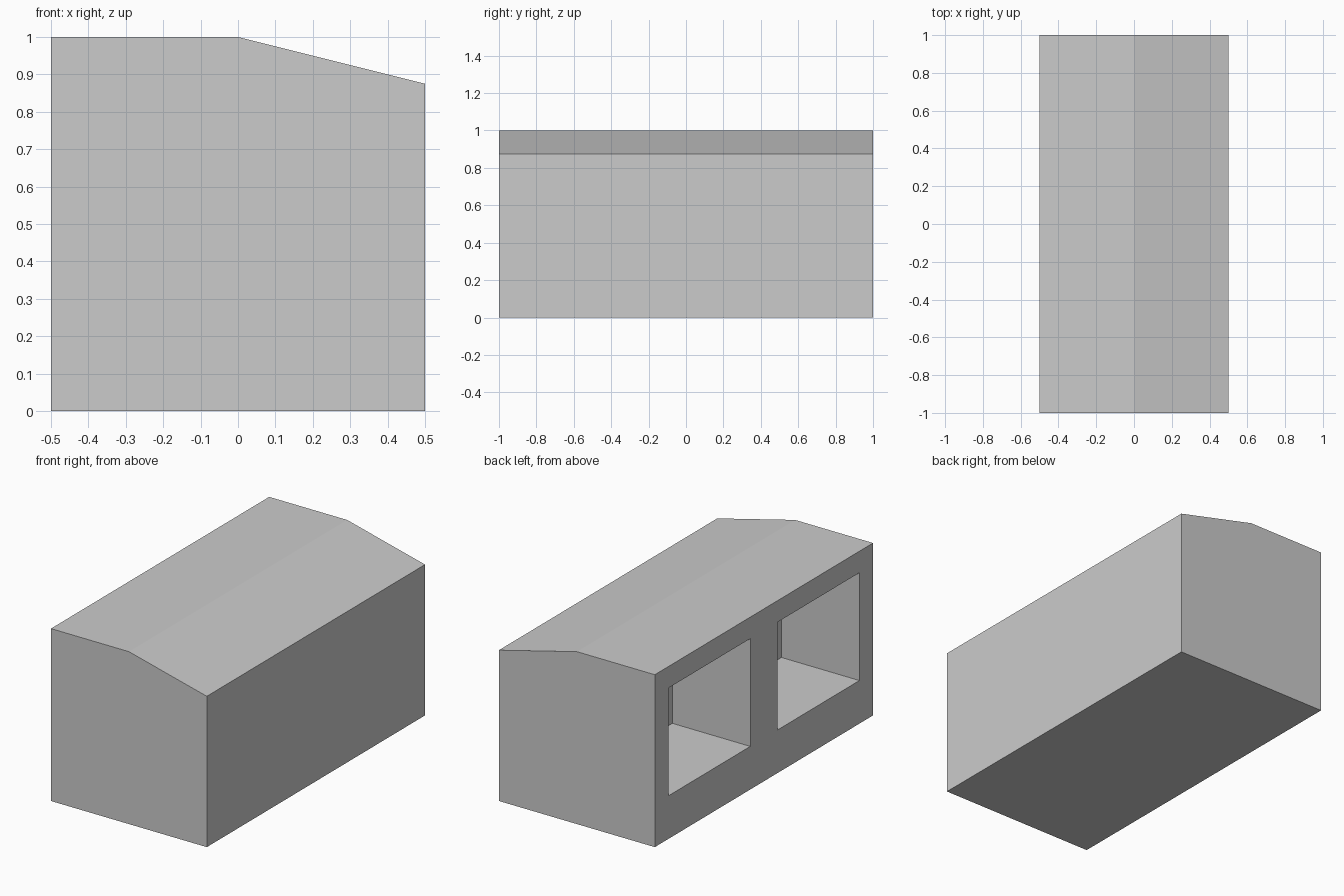
import bpy
import bmesh

if "Cube" in bpy.data.objects:
    bpy.data.objects.remove(bpy.data.objects["Cube"])


def prism(name, profile, y0, y1):
    """Extrude an (x, z) profile along y."""
    bm = bmesh.new()
    face = bm.faces.new([bm.verts.new((x, y0, z)) for x, z in profile])
    ext = bmesh.ops.extrude_face_region(bm, geom=[face])
    moved = [g for g in ext["geom"] if isinstance(g, bmesh.types.BMVert)]
    bmesh.ops.translate(bm, vec=(0, y1 - y0, 0), verts=moved)
    bmesh.ops.recalc_face_normals(bm, faces=bm.faces)
    mesh = bpy.data.meshes.new(name)
    bm.to_mesh(mesh)
    bm.free()
    obj = bpy.data.objects.new(name, mesh)
    bpy.context.collection.objects.link(obj)
    return obj


# Block with a sloped right half of the roof
body = prism("block_body",
             [(-0.5, 0), (0.5, 0), (0.5, 0.875), (0, 1), (-0.5, 1)], -1, 1)

# Two box recesses in the left side, half the block deep
for side in (-1, 1):
    y0, y1 = sorted((side * 0.125, side * 0.875))
    cutter = prism("recess_cutter",
                   [(-0.7, 0.25), (0, 0.25), (0, 0.875), (-0.7, 0.875)], y0, y1)
    cutter.hide_render = True
    mod = body.modifiers.new("recess", "BOOLEAN")
    mod.operation = "DIFFERENCE"
    mod.solver = "EXACT"
    mod.object = cutter
    bpy.context.view_layer.objects.active = body
    bpy.ops.object.modifier_apply(modifier=mod.name)
    bpy.data.objects.remove(cutter)
